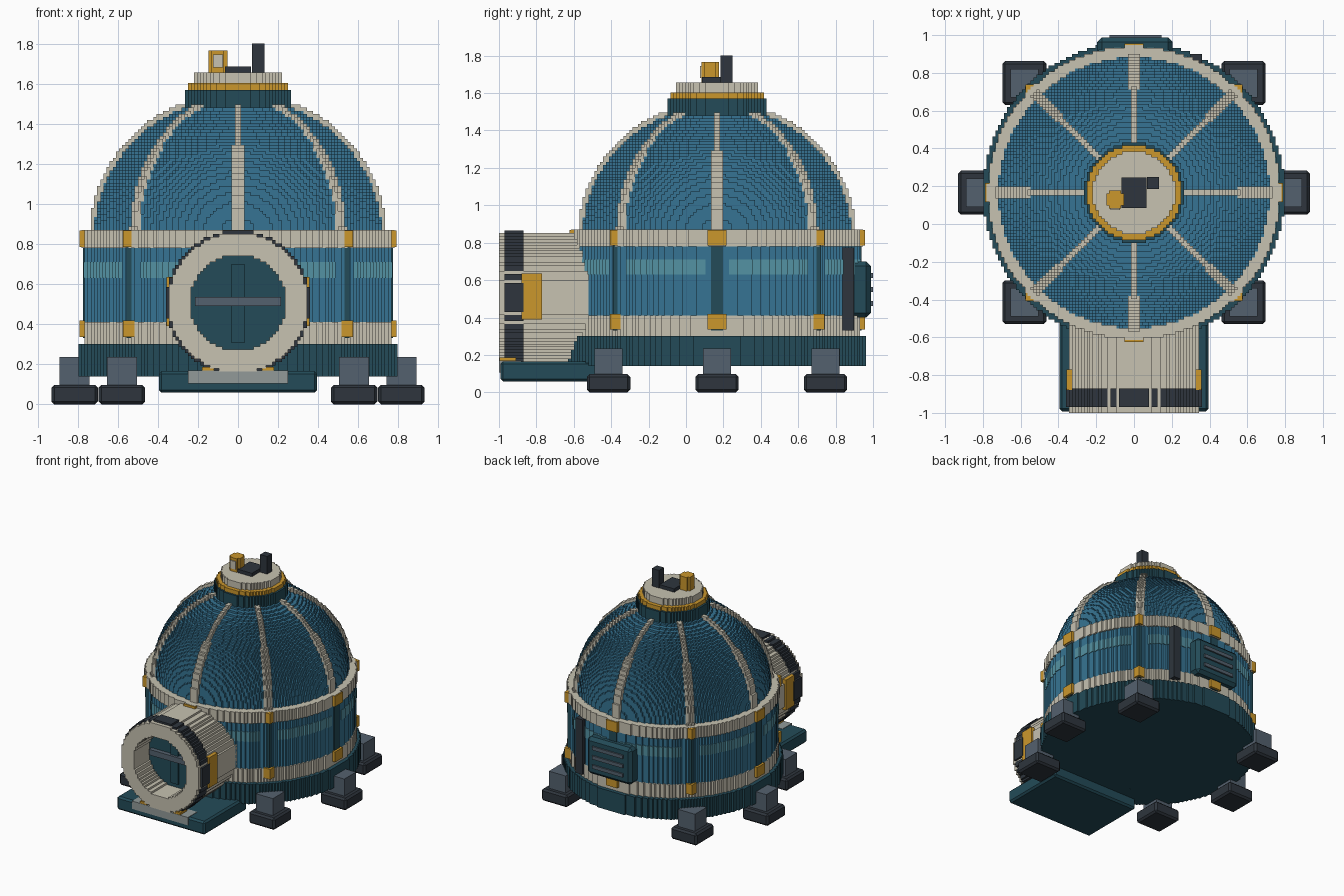
import bpy, bmesh, math
from itertools import product
from mathutils import Vector

if "Cube" in bpy.data.objects:
    bpy.data.objects.remove(bpy.data.objects["Cube"], do_unlink=True)

V = 1 / 64      # block size of the stepped surfaces
CY = 0.166      # y of the dome axis
TZ = 0.507      # height of the tunnel axis


def material(name, r, g, b):
    lin = [(c / 255 / 12.92) if c < 11 else ((c / 255 + 0.055) / 1.055) ** 2.4 for c in (r, g, b)]
    m = bpy.data.materials.new(name)
    m.use_nodes = True
    m.diffuse_color = (*lin, 1)
    m.node_tree.nodes["Principled BSDF"].inputs["Base Color"].default_value = (*lin, 1)
    return m


BLUE = material("dome blue", 54, 116, 147)
TEAL = material("dark teal", 35, 75, 88)
CREAM = material("cream", 199, 194, 177)
GOLD = material("gold", 203, 151, 44)
CHARCOAL = material("charcoal", 46, 53, 61)
GREY = material("slate grey", 84, 97, 110)
GLASS = material("window blue", 84, 146, 163)
STEP = material("pale grey", 146, 154, 153)


def finish(name, bm, mat, loc):
    me = bpy.data.meshes.new(name)
    bm.to_mesh(me)
    bm.free()
    me.materials.append(mat)
    ob = bpy.data.objects.new(name, me)
    ob.location = loc
    bpy.context.collection.objects.link(ob)
    return ob


def box(name, mat, x, y, z, chamfer=0):
    """Box from (low, high) pairs, with optional chamfered edges."""
    bm = bmesh.new()
    bmesh.ops.create_cube(bm, size=1)
    lo, hi = Vector((x[0], y[0], z[0])), Vector((x[1], y[1], z[1]))
    bmesh.ops.scale(bm, vec=hi - lo, verts=bm.verts)
    if chamfer:
        bmesh.ops.bevel(bm, geom=bm.edges[:], offset=chamfer, segments=1, affect='EDGES')
    return finish(name, bm, mat, (lo + hi) / 2)


def blocks(name, mat, origin, step, ranges, inside):
    """Shell of all blocks whose centre passes inside(), with faces joined into strips."""
    cells = {c for c in product(*(range(*r) for r in ranges))
             if inside(*((c[a] + 0.5) * step[a] for a in range(3)))}
    bm = bmesh.new()
    verts = {}

    def move(c, axis, n):
        return tuple(v + n * (a == axis) for a, v in enumerate(c))

    def vert(p):
        if p not in verts:
            verts[p] = bm.verts.new([p[a] * step[a] for a in range(3)])
        return verts[p]

    for axis, side in product(range(3), (0, 1)):
        run = 1 if axis == 0 else 0
        other = 3 - axis - run
        faces = {c for c in cells if move(c, axis, 2 * side - 1) not in cells}
        for c in sorted(faces):
            if move(c, run, -1) in faces:
                continue
            n = 1
            while move(c, run, n) in faces:
                n += 1
            p = move(c, axis, side)
            q = move(p, run, n)
            quad = [p, q, move(q, other, 1), move(p, other, 1)]
            if ((run - axis) % 3 == 1) != (side == 1):
                quad.reverse()
            bm.faces.new([vert(v) for v in quad])
    return finish(name, bm, mat, origin)


def disc(name, mat, r, z0, z1, centre=(0, CY)):
    """Upright stepped cylinder."""
    n = int(r / V) + 2
    return blocks(name, mat, (*centre, z0), (V, V, z1 - z0), ((-n, n), (-n, n), (0, 1)),
                  lambda x, y, z: math.hypot(x, y) < r)


def tube(name, mat, r, y0, y1, hole=0):
    """Stepped tube lying along y on the tunnel axis."""
    n = int(r / V) + 2
    return blocks(name, mat, (0, y0, TZ), (V, y1 - y0, V), ((-n, n), (0, 1), (-n, n)),
                  lambda x, y, z: hole <= math.hypot(x, z) < r)


# Drum: base, wall and the two trim rings
disc("base", TEAL, 0.80, 0.14, 0.30)
disc("lower_ring", CREAM, 0.77, 0.30, 0.41)
disc("wall", BLUE, 0.765, 0.41, 0.78)
disc("upper_ring", CREAM, 0.775, 0.78, 0.87)


# Window panes: a thin band just proud of the wall, broken at each post
def pane(x, y, z):
    from_post = (math.degrees(math.atan2(y, x)) + 22.5) % 45 - 22.5
    return 0.71 < math.hypot(x, y) < 0.765 * 1.006 and abs(from_post) > 5


blocks("window_panes", GLASS, (0, CY, 0.63), (V * 1.006, V * 1.006, 0.08),
       ((-51, 51), (-51, 51), (0, 1)), pane)

# Wall posts with gold brackets on both rings
for i in range(8):
    a = i * math.pi / 4
    px, py = 0.74 * math.cos(a), CY + 0.74 * math.sin(a)
    box(f"wall_post_{i}", TEAL, (px - .033, px + .033), (py - .033, py + .033), (0.33, 0.79))
    for part, z in (("lower", (0.335, 0.418)), ("upper", (0.785, 0.868))):
        box(f"{part}_bracket_{i}", GOLD, (px - .05, px + .05), (py - .05, py + .05), z)

# Dome and its eight ribs
DOME_Z = 0.84


def in_dome(x, y, z):
    return (x * x + y * y) / 0.717 ** 2 + (z / 0.69) ** 2 < 1


def in_rib(x, y, z):
    if in_dome(x, y, z) or (x * x + y * y) / 0.742 ** 2 + (z / 0.715) ** 2 >= 1:
        return False
    half = 0.033 if z < 0.45 else 0.018
    s = math.sqrt(0.5)
    return min(abs(x), abs(y), abs(x + y) * s, abs(x - y) * s) < half


span = ((-49, 49), (-49, 49), (0, 42))
blocks("dome", BLUE, (0, CY, DOME_Z), (V, V, V), span, in_dome)
blocks("dome_ribs", CREAM, (0, CY, DOME_Z), (V, V, V), span, in_rib)

# Cap on top of the dome
disc("cap_collar", TEAL, 0.265, 1.46, 1.57)
disc("cap_gold_ring", GOLD, 0.25, 1.57, 1.603)
disc("cap_plate", CREAM, 0.22, 1.603, 1.657)
box("roof_box", CHARCOAL, (-.065, .065), (.085, .245), (1.65, 1.685))
disc("roof_beacon", GOLD, 0.052, 1.65, 1.767, (-0.10, 0.13))
box("beacon_panel", CREAM, (-.125, -.075), (.075, .085), (1.68, 1.745))
disc("roof_pipe", CHARCOAL, 0.034, 1.65, 1.80, (0.10, 0.217))

# Six feet
for side in (-1, 1):
    for name, fx, fy in (("front", .58, -.58), ("middle", .815, 0), ("back", .58, .58)):
        x, y = side * fx, CY + fy
        label = f"{name}_{'left' if side > 0 else 'right'}"
        box(f"{label}_foot_pad", CHARCOAL, (x - .116, x + .116), (y - .116, y + .116), (0, .097), .014)
        box(f"{label}_leg", GREY, (x - .075, x + .075), (y - .075, y + .075), (.09, .235))

# Entrance tunnel with door
tube("tunnel", CREAM, 0.347, -1.0, -0.45, 0.24)
tube("tunnel_band", CHARCOAL, 0.36, -0.97, -0.87, 0.30)
tube("door", TEAL, 0.26, -0.80, -0.77)
box("door_post", TEAL, (-.033, .033), (-.815, -.79), (.305, .70))
box("door_handle", GREY, (-.215, .215), (-.835, -.79), (.49, .535))

# Porch slab, step and tunnel fittings
box("porch_slab", TEAL, (-.395, .395), (-.992, -.45), (.058, .166), .014)
box("porch_step", STEP, (-.25, .25), (-1.0, -.88), (.105, .169))
for side, label in ((-1, "right"), (1, "left")):
    box(f"{label}_latch", GOLD, sorted((side * .30, side * .357)), (-.88, -.77), (.39, .635))
    x = side * .15
    box(f"{label}_clamp", GOLD, (x - .03, x + .03), (-.998, -.91), (.16, .187))

# Back vent with slats, and a drain pipe beside it
box("vent_housing", TEAL, (-.195, .205), (.84, .988), (.40, .70), .025)
for i, z in enumerate((.475, .55, .625)):
    box(f"vent_slat_{i}", GREY, (-.13, .145), (.97, 1.0), (z - .014, z + .014))
disc("drain_pipe", CHARCOAL, 0.034, 0.33, 0.775, (0.33, 0.868))
